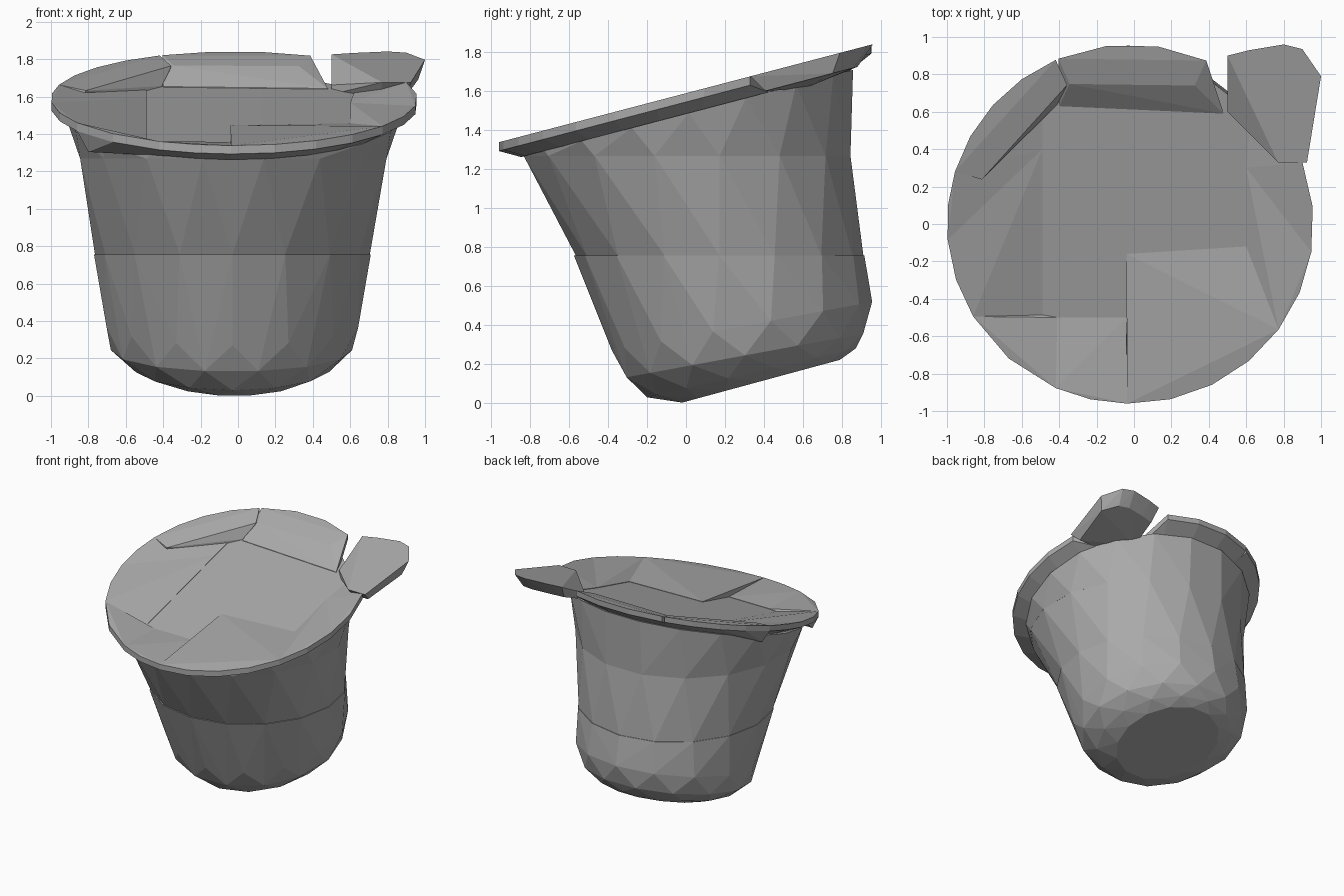
import bpy, bmesh, math

cube = bpy.data.objects.get("Cube")
if cube:
    bpy.data.objects.remove(cube, do_unlink=True)

grey = bpy.data.materials.new("plain grey")
grey.use_nodes = True
COLOUR = (0.4, 0.4, 0.4, 1)
grey.diffuse_color = COLOUR
grey.node_tree.nodes["Principled BSDF"].inputs["Base Color"].default_value = COLOUR

SLOPE = 0.262   # tilt of the mouth


def floor_z(y, offset=0.0):
    """Height on the tilted floor of the dish."""
    return 1.485 + SLOPE * y + offset


def ring(x0, x1, y0, y1, z0, z1, count=16, turn=0.0):
    """Ellipse filling the x and y spans, rising from z0 at the front to z1 at the back."""
    pts = []
    for i in range(count):
        a = math.tau * (i + turn) / count
        s = math.sin(a)
        pts.append(((x0 + x1) / 2 + (x1 - x0) / 2 * math.cos(a),
                    (y0 + y1) / 2 + (y1 - y0) / 2 * s,
                    (z0 + z1) / 2 + (z1 - z0) / 2 * s))
    return pts


def hull(name, points):
    """Faceted convex solid around the points."""
    bm = bmesh.new()
    for p in points:
        bm.verts.new(p)
    out = bmesh.ops.convex_hull(bm, input=bm.verts[:])
    loose = {g for g in out["geom_interior"] + out["geom_unused"]
             if isinstance(g, bmesh.types.BMVert)}
    bmesh.ops.delete(bm, geom=list(loose), context='VERTS')
    bmesh.ops.recalc_face_normals(bm, faces=bm.faces[:])
    mesh = bpy.data.meshes.new(name)
    bm.to_mesh(mesh)
    bm.free()
    mesh.materials.append(grey)
    obj = bpy.data.objects.new(name, mesh)
    bpy.context.collection.objects.link(obj)
    return obj


# Leaning bucket body in three stacked bands
hull("lower_body",
     ring(-0.42, 0.38, -0.03, 0.80, 0.0, 0.225, 14)
     + ring(-0.56, 0.50, -0.20, 0.87, 0.03, 0.28, 14, 0.5)
     + ring(-0.68, 0.61, -0.32, 0.925, 0.13, 0.36, 14)
     + ring(-0.72, 0.66, -0.38, 0.955, 0.27, 0.52, 14, 0.5)
     + ring(-0.77, 0.71, -0.575, 0.915, 0.757, 0.757))
hull("middle_body",
     ring(-0.765, 0.705, -0.565, 0.91, 0.757, 0.757)
     + ring(-0.86, 0.81, -0.85, 0.86, 1.27, 1.27, 16, 0.5))
hull("upper_body",
     ring(-0.86, 0.81, -0.85, 0.86, 1.268, 1.268, 16, 0.5)
     + ring(-0.92, 0.87, -0.84, 0.87, floor_z(-0.84), floor_z(0.87), 18))


def rim_piece(name, start, end, inner, crest=False):
    """Flared rim wedge between two angles, reaching in to the inner points."""
    pts = []
    steps = max(2, round((end - start) / 14))
    profile = [(0.98, 0.105), (0.98, 0.06), (0.865, 0.0)]
    if crest:
        profile.append((0.83, 0.085))
    for i in range(steps + 1):
        a = math.radians(start + (end - start) * i / steps)
        for r, offset in profile:
            y = r * math.sin(a) * 0.98
            pts.append((r * math.cos(a) - 0.02, y, floor_z(y, offset)))
    for x, y in inner:
        pts += [(x, y, floor_z(y, 0.004)), (x, y, floor_z(y, -0.05))]
    return hull(name, pts)


# Rim wedges around the mouth
rim_piece("rim_back", 65.5, 113, [(-0.4, 0.63), (0, 0.7), (0.48, 0.59)], True)
rim_piece("rim_back_right", 114, 163, [(-0.41, 0.64), (-0.88, 0.27)], True)
rim_piece("rim_right", 163, 185, [(-0.49, 0.6), (-0.49, 0.4)])
rim_piece("rim_right_front", 185, 211, [(-0.49, 0.4), (-0.49, -0.5)])
rim_piece("rim_front_right", 211, 246, [(-0.8, -0.5), (-0.41, -0.5)])
rim_piece("rim_front", 246, 269, [(-0.41, -0.5), (-0.04, -0.5)])
rim_piece("rim_front_left", 269, 324,
          [(-0.04, -0.16), (0.38, -0.2), (0.6, -0.12)])
rim_piece("rim_left_front", 324, 351, [(0.6, -0.12), (0.6, 0.3)])
rim_piece("rim_left", 351, 380, [(0.6, 0.3), (0.62, 0.5)])

# Pull tab at the back left corner
outline = [(0.5, 0.9), (0.62, 0.93), (0.8, 0.96), (0.9, 0.935),
           (1.0, 0.79), (0.925, 0.33), (0.77, 0.33)]
tab = [(x, y, floor_z(y, 0.105)) for x, y in outline]
tab += [(0.7 + (x - 0.7) * 0.88, 0.64 + (y - 0.64) * 0.75,
         floor_z(0.64 + (y - 0.64) * 0.75, 0.01)) for x, y in outline]
tab += [(0.5, 0.6, floor_z(0.6, 0.02)), (0.5, 0.6, floor_z(0.6, -0.03))]
hull("pull_tab", tab)
